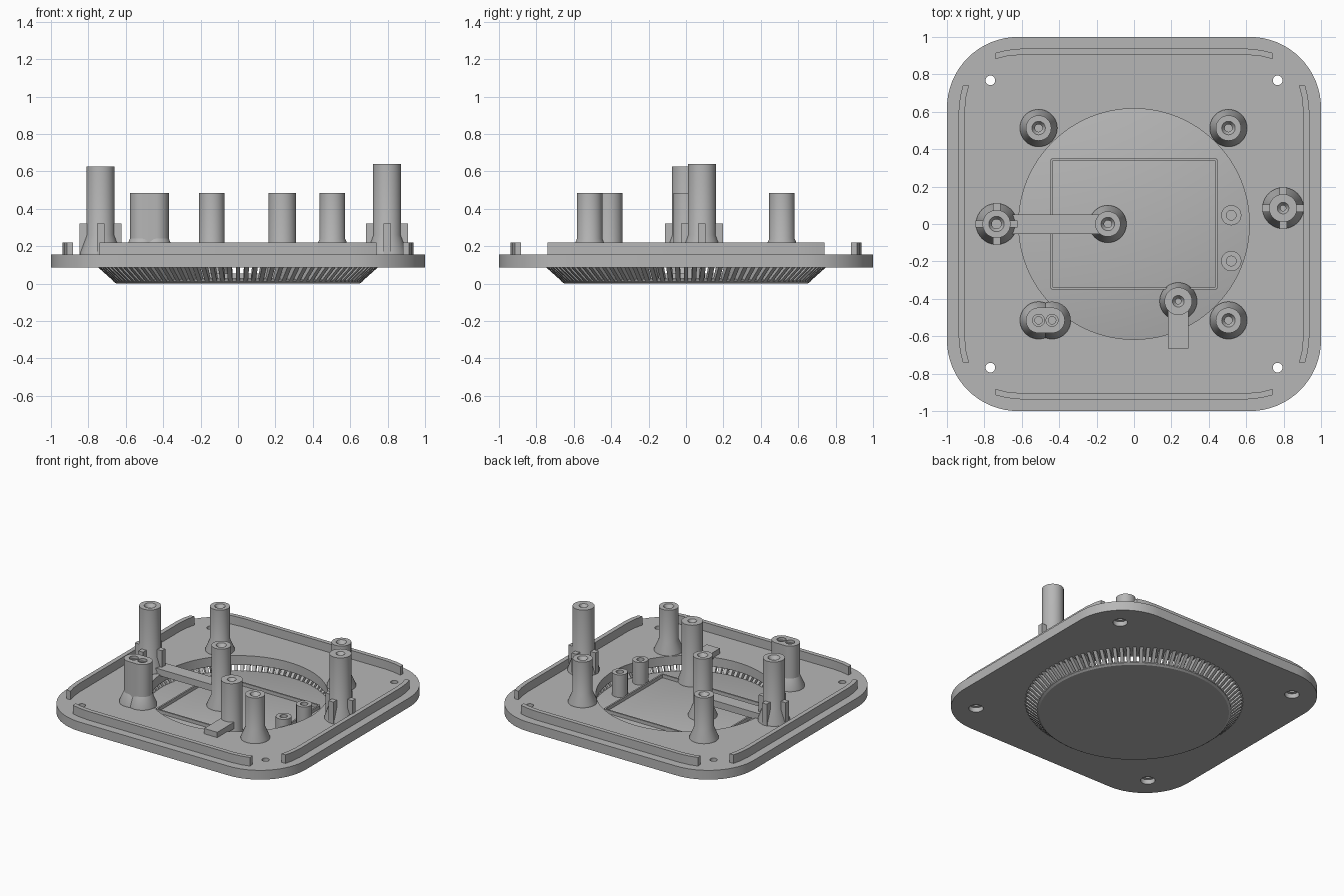
import bpy, bmesh, math
from mathutils import Matrix

cube = bpy.data.objects.get("Cube")
if cube:
    bpy.data.objects.remove(cube, do_unlink=True)

grey = bpy.data.materials.new("plain_grey")
grey.use_nodes = True
grey.diffuse_color = (0.47, 0.47, 0.47, 1)
grey.node_tree.nodes["Principled BSDF"].inputs["Base Color"].default_value = grey.diffuse_color


def finish(name, bm, loc=(0, 0, 0)):
    bmesh.ops.remove_doubles(bm, verts=bm.verts, dist=1e-5)
    bmesh.ops.recalc_face_normals(bm, faces=bm.faces)
    mesh = bpy.data.meshes.new(name)
    bm.to_mesh(mesh)
    bm.free()
    mesh.materials.append(grey)
    obj = bpy.data.objects.new(name, mesh)
    obj.location = loc
    bpy.context.collection.objects.link(obj)
    return obj


def select(obj):
    bpy.ops.object.select_all(action='DESELECT')
    obj.select_set(True)
    bpy.context.view_layer.objects.active = obj


def smooth(obj):
    select(obj)
    bpy.ops.object.shade_smooth_by_angle(angle=math.radians(30))
    return obj


def add_prism(bm, pts, z0, z1):
    face = bm.faces.new([bm.verts.new((x, y, z0)) for x, y in pts])
    new = bmesh.ops.extrude_face_region(bm, geom=[face])["geom"]
    bmesh.ops.translate(bm, vec=(0, 0, z1 - z0),
                        verts=[v for v in new if isinstance(v, bmesh.types.BMVert)])


def prism(name, pts, z0, z1):
    bm = bmesh.new()
    add_prism(bm, pts, z0, z1)
    return finish(name, bm)


def rect(x0, x1, y0, y1):
    return [(x0, y0), (x1, y0), (x1, y1), (x0, y1)]


def lathe(name, profile, loc=(0, 0), segs=40):
    bm = bmesh.new()
    rings = []
    for i in range(segs):
        a = math.tau * i / segs
        rings.append([bm.verts.new((r * math.cos(a), r * math.sin(a), z)) for r, z in profile])
    for i in range(segs):
        a, b = rings[i], rings[(i + 1) % segs]
        for j in range(len(profile) - 1):
            bm.faces.new((a[j], b[j], b[j + 1], a[j + 1]))
    return smooth(finish(name, bm, (*loc, 0)))


def rod(r, z0, z1, loc, segs=32):
    return lathe("cutter", [(0, z0), (r, z0), (r, z1), (0, z1)], loc, segs)


def cut(obj, cutter):
    cutter.hide_render = True
    mod = obj.modifiers.new("cut", 'BOOLEAN')
    mod.operation, mod.solver, mod.object = 'DIFFERENCE', 'EXACT', cutter
    select(obj)
    bpy.ops.object.modifier_apply(modifier=mod.name)
    bpy.data.objects.remove(cutter, do_unlink=True)


BASE, TOP, FLOOR = 0.085, 0.155, 0.03

# Rounded square plate with a round opening and countersunk screw holes
R = 0.38
outline = []
for q in range(4):
    mid = math.pi / 4 + q * math.pi / 2
    cx, cy = math.copysign(1 - R, math.cos(mid)), math.copysign(1 - R, math.sin(mid))
    for k in range(17):
        a = q * math.pi / 2 + k * math.pi / 32
        outline.append((cx + R * math.cos(a), cy + R * math.sin(a)))
plate = prism("base_plate", outline, BASE, TOP)
cut(plate, rod(0.617, 0, 0.3, (0, 0), 96))
for sx in (-1, 1):
    for sy in (-1, 1):
        spot = (sx * 0.768, sy * 0.768)
        cut(plate, rod(0.026, 0, 0.3, spot))
        cut(plate, rod(0.05, 0, BASE + 0.035, spot))
smooth(plate)

# Raised lips along the four edges, their ends bending inward
outer = [(-0.74, 0.915), (-0.68, 0.93), (-0.6, 0.938)]
half = outer + [(-x, y) for x, y in reversed(outer)]
lip = half + [(x, y - 0.033) for x, y in reversed(half)]
for name, turn in (("back_lip", 0), ("right_lip", 1), ("front_lip", 2), ("left_lip", 3)):
    bm = bmesh.new()
    add_prism(bm, lip, TOP - 0.01, 0.22)
    bmesh.ops.rotate(bm, verts=bm.verts, matrix=Matrix.Rotation(turn * math.pi / 2, 3, 'Z'))
    smooth(finish(name, bm))

# Sunken floor disc
lathe("floor_disc", [(0, 0), (0.65, 0), (0.665, 0.01), (0.665, 0.02), (0.64, FLOOR), (0, FLOOR)], segs=96)

# Sloping ring of grille slats between the floor and the plate
bm = bmesh.new()
SLATS = 100
section = [(0.75, BASE + 0.003), (0.66, 0.008), (0.62, 0.008), (0.69, BASE + 0.003)]
for i in range(SLATS):
    rot = Matrix.Rotation(math.tau * i / SLATS, 3, 'Z')
    sides = [[bm.verts.new(rot @ Matrix.Translation((r, w, z)).translation) for r, z in section]
             for w in (-0.012, 0.012)]
    bm.faces.new(sides[0])
    bm.faces.new(reversed(sides[1]))
    for j in range(4):
        k = (j + 1) % 4
        bm.faces.new((sides[0][j], sides[1][j], sides[1][k], sides[0][k]))
finish("grille_slats", bm)

# Thin rectangular frame on the floor
X, Y, T = 0.44, 0.345, 0.012
bm = bmesh.new()
for s in (-1, 1):
    add_prism(bm, rect(-X, X, s * Y - T / 2, s * Y + T / 2), FLOOR - 0.01, 0.055)
    add_prism(bm, rect(s * X - T / 2, s * X + T / 2, -Y, Y), FLOOR - 0.01, 0.055)
finish("floor_frame", bm)


# Hollow screw posts with flared feet
def post(name, loc, z0, z1, r=0.068, foot=0.1, flare=0.09, bore=0.02):
    return lathe(name, [(0, z0), (foot, z0), (foot, z0 + 0.015), (r, z0 + flare), (r, z1),
                        (bore + 0.016, z1), (bore, z1 - 0.025), (bore, z1 - 0.16), (0, z1 - 0.16)], loc)


SHORT = 0.485
post("back_right_post", (-0.51, 0.513), TOP - 0.005, SHORT)
post("back_left_post", (0.505, 0.513), TOP - 0.005, SHORT)
post("front_left_post", (0.505, -0.515), TOP - 0.005, SHORT)
post("centre_post", (-0.14, 0), FLOOR - 0.005, SHORT)
post("front_inner_post", (0.237, -0.413), FLOOR - 0.005, SHORT, 0.074, bore=0.015)

# Twin post with a shared stadium body and two bores
twins, ty, tr = (-0.51, -0.438), -0.515, 0.068
stadium = []
for cx, start in ((twins[1], -90), (twins[0], 90)):
    for k in range(21):
        a = math.radians(start + 9 * k)
        stadium.append((cx + tr * math.cos(a), ty + tr * math.sin(a)))
body = prism("twin_post", stadium, TOP - 0.005, SHORT)
for cx in twins:
    cut(body, rod(0.032, SHORT - 0.02, SHORT + 0.1, (cx, ty)))
    cut(body, rod(0.02, SHORT - 0.16, SHORT + 0.1, (cx, ty)))
    z = TOP - 0.005
    lathe("twin_post_foot", [(0, z), (0.1, z), (0.1, z + 0.015), (tr, z + 0.09), (0, z + 0.09)], (cx, ty))
smooth(body)

# Tall posts braced by four fins
for side, x, y, top, bore in (("right", -0.735, 0, 0.625, 0.025), ("left", 0.797, 0.085, 0.64, 0.015)):
    post(side + "_tall_post", (x, y), TOP - 0.005, top, 0.075, 0.11, 0.11, bore)
    bm = bmesh.new()
    for s in (-1, 1):
        near, far = sorted((s * 0.06, s * 0.113))
        add_prism(bm, rect(x + near, x + far, y - 0.02, y + 0.02), TOP - 0.005, 0.32)
        add_prism(bm, rect(x - 0.02, x + 0.02, y + near, y + far), TOP - 0.005, 0.32)
    finish(side + "_tall_post_fins", bm)

# Small spacer posts on the floor
for name, y in (("back_spacer", 0.047), ("front_spacer", -0.198)):
    lathe(name, [(0, FLOOR), (0.054, FLOOR), (0.054, 0.2), (0.026, 0.2), (0.026, 0.1), (0, 0.1)],
          (0.52, y))

# Bridge bars joining the inner posts to the plate
prism("long_bridge", rect(-0.69, -0.18, -0.053, 0.05), TOP - 0.01, 0.195)
prism("short_bridge", rect(0.182, 0.292, -0.665, -0.44), TOP - 0.01, 0.195)
